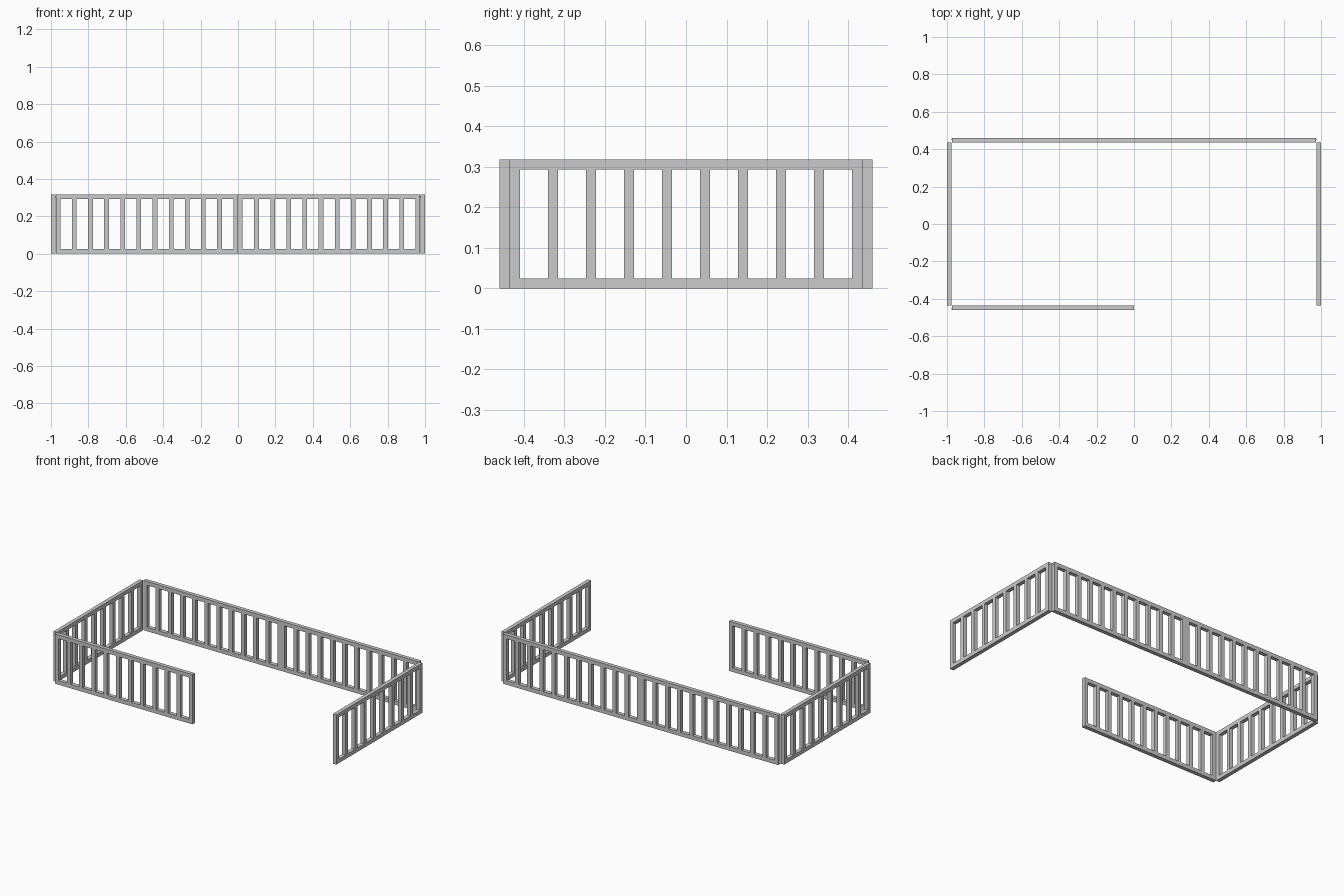
import bpy, bmesh
from math import pi
from mathutils import Matrix, Vector

if "Cube" in bpy.data.objects:
    bpy.data.objects.remove(bpy.data.objects["Cube"])

H, T, BAR = 0.318, 0.025, 0.025     # fence height, thickness, bar width


def add_object(name, bm, matrix):
    bmesh.ops.recalc_face_normals(bm, faces=bm.faces)
    mesh = bpy.data.meshes.new(name)
    bm.to_mesh(mesh)
    bm.free()
    obj = bpy.data.objects.new(name, mesh)
    bpy.context.collection.objects.link(obj)
    obj.matrix_world = matrix
    return obj


def fence_panel(name, length, gaps, x, y, angle):
    """Slatted panel along local x, outer side facing local -y."""
    place = Matrix.Translation((x, y, 0)) @ Matrix.Rotation(angle, 4, 'Z')
    gap = (length - (gaps + 1) * BAR) / gaps
    xs = []
    for i in range(gaps + 1):
        left = -length / 2 + i * (BAR + gap)
        xs += [left, left + BAR]
    zs = [0, BAR, H - BAR, H]

    # frame and slats: grid of faces with openings left out, then thickened
    bm = bmesh.new()
    grid = [[bm.verts.new((px, -T / 2, pz)) for pz in zs] for px in xs]
    for i in range(len(xs) - 1):
        for j in range(3):
            if j == 1 and i % 2 == 1:
                continue
            bm.faces.new((grid[i][j], grid[i + 1][j],
                          grid[i + 1][j + 1], grid[i][j + 1]))
    ext = bmesh.ops.extrude_face_region(bm, geom=bm.faces[:], use_keep_orig=True)
    moved = [g for g in ext['geom'] if isinstance(g, bmesh.types.BMVert)]
    bmesh.ops.translate(bm, verts=moved, vec=Vector((0, T, 0)))
    add_object(name, bm, place)

    # small connecting pins, almost flush with both panel ends
    bm = bmesh.new()
    for side in (-1, 1):
        m = (Matrix.Translation((side * (length / 2 - 0.004), -0.0055, 0.305))
             @ Matrix.Rotation(pi / 2, 4, 'Y'))
        bmesh.ops.create_cone(bm, cap_ends=True, segments=12, radius1=0.004,
                              radius2=0.004, depth=0.009, matrix=m)
    add_object(name + "_pins", bm, place)


LONG, SIDE = 0.974, 0.87
Y = 0.46 - T / 2
X = 1 - T / 2
fence_panel("front_panel", LONG, 11, -LONG / 2, -Y, 0)
fence_panel("back_left_panel", LONG, 11, -LONG / 2, Y, pi)
fence_panel("back_right_panel", LONG, 11, LONG / 2, Y, pi)
fence_panel("left_panel", SIDE, 9, -X, 0, -pi / 2)
fence_panel("right_panel", SIDE, 9, X, 0, pi / 2)
